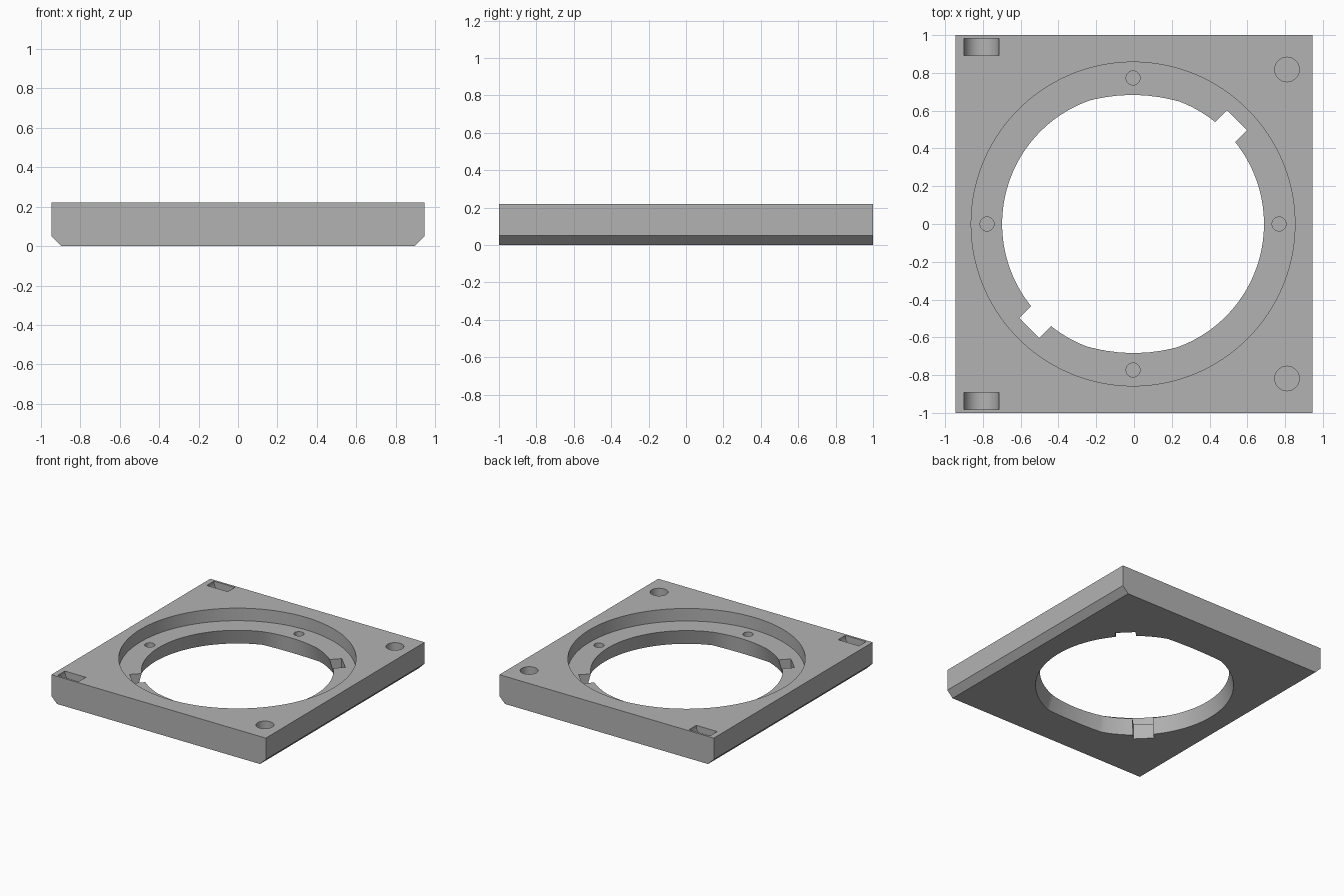
import bpy, bmesh, math
from mathutils import Matrix, Vector

if "Cube" in bpy.data.objects:
    bpy.data.objects.remove(bpy.data.objects["Cube"])

TOP, LEDGE = 0.22, 0.12
CX = -0.005          # ring centre
HX, HY = 0.945, 1.0  # plate half sizes

grey = bpy.data.materials.new("plain grey")
grey.use_nodes = True
color = (0.45, 0.45, 0.45, 1)
grey.diffuse_color = color
grey.node_tree.nodes["Principled BSDF"].inputs["Base Color"].default_value = color


def finish(name, bm):
    bmesh.ops.recalc_face_normals(bm, faces=bm.faces)
    mesh = bpy.data.meshes.new(name)
    bm.to_mesh(mesh)
    bm.free()
    mesh.materials.append(grey)
    obj = bpy.data.objects.new(name, mesh)
    bpy.context.collection.objects.link(obj)
    return obj


def cylinder(name, x, y, z0, z1, r0, r1=None, seg=48, flat=None):
    bm = bmesh.new()
    bmesh.ops.create_cone(bm, cap_ends=True, segments=seg, radius1=r0,
                          radius2=r0 if r1 is None else r1, depth=z1 - z0)
    for v in bm.verts:
        if flat:
            v.co.y = max(-flat, min(flat, v.co.y))
        v.co += Vector((x, y, (z0 + z1) / 2))
    return finish(name, bm)


# Plate with chamfered lower side edges
bm = bmesh.new()
half = [(HX - 0.05, 0), (HX, 0.05), (HX, TOP)]
outline = half + [(-x, z) for x, z in reversed(half)]
face = bm.faces.new([bm.verts.new((x, -HY, z)) for x, z in outline])
ext = bmesh.ops.extrude_face_region(bm, geom=[face])
bmesh.ops.translate(bm, vec=(0, 2 * HY, 0),
                    verts=[g for g in ext["geom"] if isinstance(g, bmesh.types.BMVert)])
plate = finish("mounting_plate", bm)

# Round recess and the flaring opening with two flattened sides
cutters = [
    cylinder("recess_cutter", CX, 0, LEDGE, 0.4, 0.857, seg=160),
    cylinder("opening_cutter", CX, 0, -0.05, 0.17, 0.738, 0.68, seg=160, flat=0.692),
]

# Diagonal key slots through the ledge
bm = bmesh.new()
bmesh.ops.create_cube(bm, size=1, matrix=Matrix.Translation((CX, 0, 0.06))
                      @ Matrix.Rotation(math.pi / 4, 4, "Z")
                      @ Matrix.Diagonal((1.556, 0.15, 0.24, 1)))
cutters.append(finish("key_slot_cutter", bm))

# Blind screw holes on the ledge
for i in range(4):
    a = i * math.pi / 2
    cutters.append(cylinder("screw_hole_cutter", CX + 0.773 * math.cos(a),
                            0.773 * math.sin(a), 0.05, 0.17, 0.037))

for s in (-1, 1):
    # Blind corner holes
    cutters.append(cylinder("corner_hole_cutter", 0.81, s * 0.818, 0.1, 0.3, 0.065))
    # Round-bottomed pockets
    bm = bmesh.new()
    bmesh.ops.create_cone(bm, cap_ends=True, segments=64, radius1=0.0925, radius2=0.0925,
                          depth=0.09, matrix=Matrix.Translation((-0.808, s * 0.938, TOP))
                          @ Matrix.Rotation(math.pi / 2, 4, "X"))
    cutters.append(finish("pocket_cutter", bm))

# Cut everything out of the plate
bpy.ops.object.select_all(action="DESELECT")
bpy.context.view_layer.objects.active = plate
plate.select_set(True)
for c in cutters:
    mod = plate.modifiers.new(c.name, "BOOLEAN")
    mod.operation, mod.solver, mod.object = "DIFFERENCE", "EXACT", c
    bpy.ops.object.modifier_apply(modifier=mod.name)
    bpy.data.objects.remove(c)

bpy.ops.object.shade_smooth_by_angle(angle=math.radians(20))
